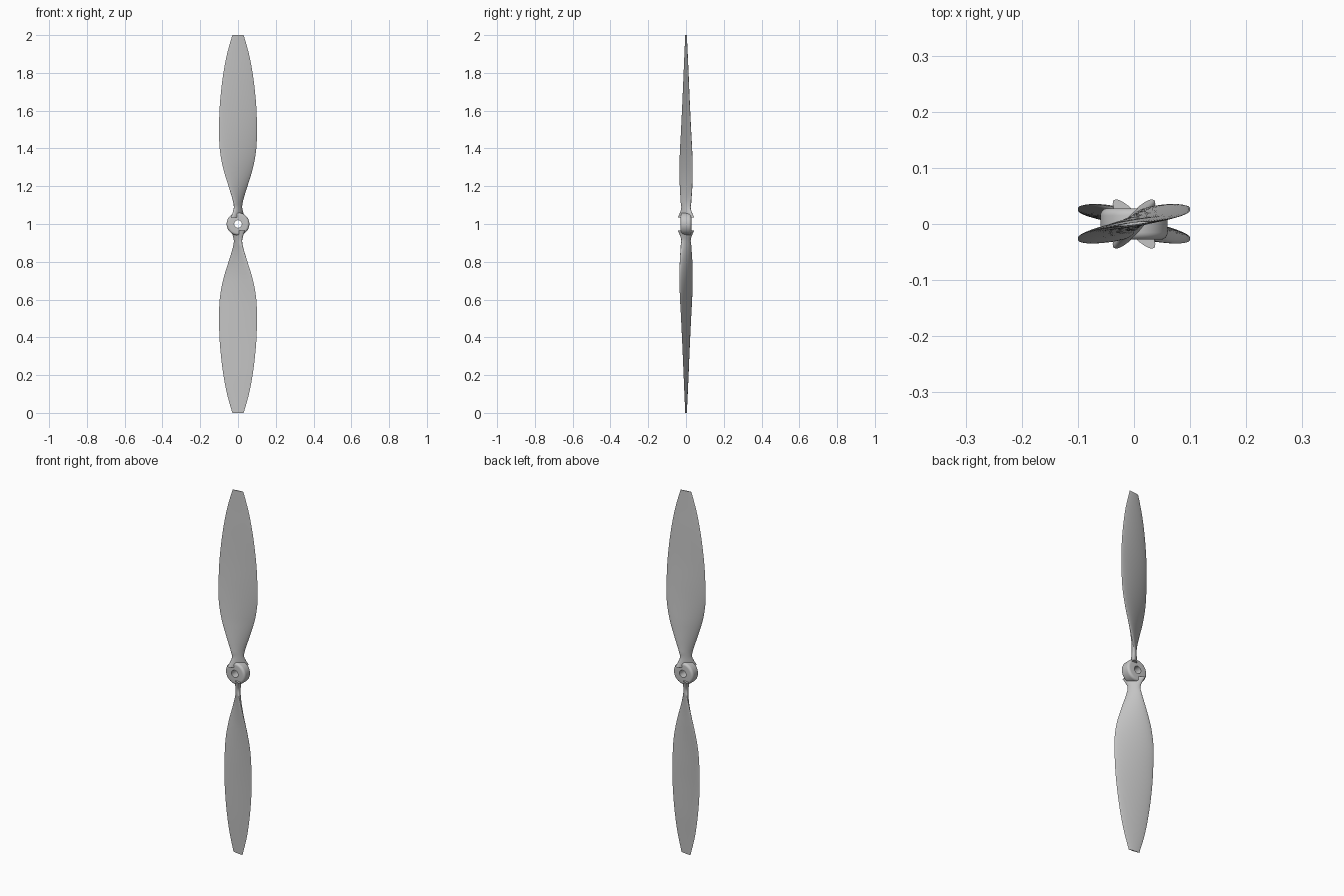
import bpy, bmesh, math
from mathutils import Matrix

if "Cube" in bpy.data.objects:
    bpy.data.objects.remove(bpy.data.objects["Cube"])

CENTRE = Matrix.Translation((0, 0, 1))

grey = bpy.data.materials.new("light_grey")
grey.use_nodes = True
colour = (0.55, 0.55, 0.55, 1)
grey.diffuse_color = colour
grey.node_tree.nodes["Principled BSDF"].inputs["Base Color"].default_value = colour

# Blade stations: radius, half width seen from the front, half thickness
STATIONS = [(0.035, 0.036, 0.016), (0.06, 0.026, 0.015), (0.09, 0.02, 0.013),
            (0.13, 0.028, 0.012), (0.2, 0.05, 0.012), (0.3, 0.08, 0.0115),
            (0.4, 0.097, 0.0105), (0.5, 0.1, 0.0095), (0.6, 0.098, 0.008),
            (0.7, 0.09, 0.007), (0.8, 0.077, 0.006), (0.9, 0.058, 0.004),
            (1.0, 0.03, 0.0025)]
STEPS, SIDES = 5, 32


def smooth_stations():
    """Catmull-Rom interpolation between the blade stations."""
    last = len(STATIONS) - 1
    for i in range(last):
        a, b, c, d = (STATIONS[min(max(i + k, 0), last)] for k in (-1, 0, 1, 2))
        for s in range(STEPS):
            t = s / STEPS
            yield [q + t / 2 * (r - p + t * (2 * p - 5 * q + 4 * r - w + t * (3 * (q - r) + w - p)))
                   for p, q, r, w in zip(a, b, c, d)]
    yield STATIONS[-1]


def section(bm, radius, half_width, half_thick):
    """Lens-shaped section, pitched less towards the tip and fuller at the back."""
    pitch = math.atan(0.13 / max(radius, 0.11))
    half_chord = half_width / math.cos(pitch)
    fullness = min(max((radius - 0.08) / 0.2, 0), 1)
    ring = []
    for k in range(SIDES):
        a = math.tau * k / SIDES
        u = half_chord * math.cos(a)
        s = math.sin(a)
        side = 1 + 0.3 * fullness * (1 if s > 0 else -1)
        v = half_thick * side * math.copysign(abs(s) ** (1 + 0.4 * fullness), s)
        ring.append(bm.verts.new((u * math.cos(pitch) - v * math.sin(pitch),
                                  u * math.sin(pitch) + v * math.cos(pitch), radius)))
    return ring


def finish(bm, name):
    bmesh.ops.recalc_face_normals(bm, faces=bm.faces)
    mesh = bpy.data.meshes.new(name)
    bm.to_mesh(mesh)
    bm.free()
    mesh.materials.append(grey)
    obj = bpy.data.objects.new(name, mesh)
    bpy.context.collection.objects.link(obj)
    bpy.ops.object.select_all(action="DESELECT")
    obj.select_set(True)
    bpy.context.view_layer.objects.active = obj
    bpy.ops.object.shade_smooth_by_angle(angle=math.radians(40))
    return obj


# Twisted blades, the lower one turned half way round the hub
bm = bmesh.new()
rings = [section(bm, *st) for st in smooth_stations()]
for lower, upper in zip(rings, rings[1:]):
    for k in range(SIDES):
        n = (k + 1) % SIDES
        bm.faces.new((lower[k], lower[n], upper[n], upper[k]))
bm.faces.new(rings[0])
bm.faces.new(rings[-1])
upper_blade = finish(bm, "upper_blade")
upper_blade.matrix_world = CENTRE
lower_blade = upper_blade.copy()
lower_blade.name = "lower_blade"
bpy.context.collection.objects.link(lower_blade)
lower_blade.matrix_world = CENTRE @ Matrix.Rotation(math.pi, 4, "Y")

# Hub: a rounded ring with a through hole, turned about the y axis
BORE, RIM, DEPTH, ROUND = 0.02, 0.06, 0.028, 0.013
profile = [(BORE, DEPTH)]
for k in range(7):
    a = math.pi / 2 * (1 - k / 6)
    profile.append((RIM - ROUND + ROUND * math.cos(a), DEPTH - ROUND + ROUND * math.sin(a)))
profile += [(r, -y) for r, y in reversed(profile)]
bm = bmesh.new()
verts = [bm.verts.new((r, y, 0)) for r, y in profile]
edges = [bm.edges.new((verts[i - 1], verts[i])) for i in range(len(verts))]
bmesh.ops.spin(bm, geom=verts + edges, axis=(0, 1, 0), cent=(0, 0, 0),
               angle=math.tau, steps=48, use_merge=True)
bmesh.ops.remove_doubles(bm, verts=bm.verts, dist=0.0001)
hub = finish(bm, "hub")
hub.matrix_world = CENTRE
